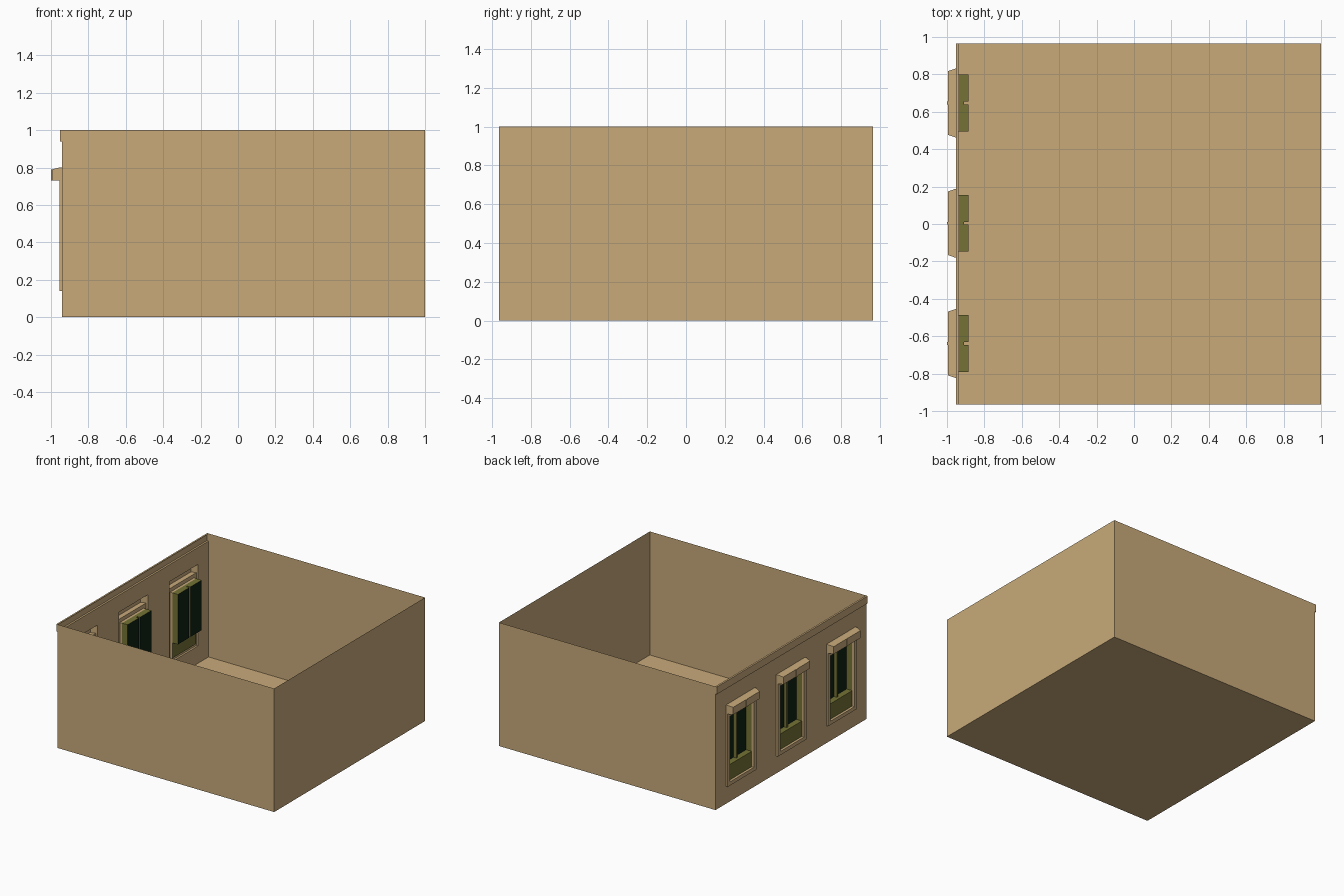
import bpy, bmesh

if "Cube" in bpy.data.objects:
    bpy.data.objects.remove(bpy.data.objects["Cube"])


def material(name, rgb):
    m = bpy.data.materials.new(name)
    m.diffuse_color = (*rgb, 1.0)
    m.use_nodes = True
    m.node_tree.nodes["Principled BSDF"].inputs["Base Color"].default_value = m.diffuse_color
    return m


TAN = material("tan plaster", (0.578, 0.402, 0.195))
OLIVE = material("olive paint", (0.174, 0.171, 0.036))
GLASS = material("dark green glass", (0.0044, 0.0168, 0.0075))

WALL_X, FRAME_X = -0.94, -0.955       # window wall plane, front of surrounds
HALF_Y = 0.965
CENTRES = (-0.639, 0.004, 0.647)      # window centres along the wall
OUT, INN = 0.184, 0.152               # half widths of surround and opening
BOTTOM, SILL, RAIL = 0.14, 0.17, 0.295
HEAD, HOOD, TOP = 0.70, 0.73, 0.80


def finish(name, bm, mats):
    bmesh.ops.remove_doubles(bm, verts=bm.verts, dist=1e-5)
    me = bpy.data.meshes.new(name)
    bm.to_mesh(me)
    bm.free()
    for m in mats:
        me.materials.append(m)
    ob = bpy.data.objects.new(name, me)
    bpy.context.collection.objects.link(ob)
    return ob


def shell(bm, x, y, z, skip=(), flip=False, mats=None, taper_y=0.0, taper_z=0.0):
    """Thin-skinned box; 'skip' lists open sides, 'mats' maps side to slot.
    The tapers narrow the -x end."""
    v = {}
    for i in (0, 1):
        for j in (0, 1):
            for k in (0, 1):
                ty = 0 if i else (taper_y, -taper_y)[j]
                tz = -taper_z if (k and not i) else 0
                v[i, j, k] = bm.verts.new((x[i], y[j] + ty, z[k] + tz))
    sides = {
        "-x": ((0, 0, 0), (0, 0, 1), (0, 1, 1), (0, 1, 0)),
        "+x": ((1, 0, 0), (1, 1, 0), (1, 1, 1), (1, 0, 1)),
        "-y": ((0, 0, 0), (1, 0, 0), (1, 0, 1), (0, 0, 1)),
        "+y": ((0, 1, 0), (0, 1, 1), (1, 1, 1), (1, 1, 0)),
        "-z": ((0, 0, 0), (0, 1, 0), (1, 1, 0), (1, 0, 0)),
        "+z": ((0, 0, 1), (1, 0, 1), (1, 1, 1), (0, 1, 1)),
    }
    for s, keys in sides.items():
        if s in skip:
            continue
        f = bm.faces.new([v[k] for k in keys])
        f.material_index = (mats or {}).get(s, 0)
        if flip:
            f.normal_flip()


def panel(bm, x, ys, zs, hole=lambda y, z: False, slot=0):
    """Sheet facing -x, cut into cells; cells inside 'hole' are left out."""
    for a, b in zip(ys, ys[1:]):
        for c, d in zip(zs, zs[1:]):
            if not hole((a + b) / 2, (c + d) / 2):
                f = bm.faces.new([bm.verts.new(p) for p in
                                  ((x, a, c), (x, a, d), (x, b, d), (x, b, c))])
                f.material_index = slot


# Room: floor and three plain thin walls, open at the top
bm = bmesh.new()
shell(bm, (WALL_X, 1.0), (-HALF_Y, HALF_Y), (0, 1), skip=("+z", "-x"))
finish("room_shell", bm, [TAN])

# Window wall with three openings, ending under the cornice
bm = bmesh.new()
ys = sorted([-HALF_Y, HALF_Y] + [c + s * OUT for c in CENTRES for s in (-1, 1)])
panel(bm, WALL_X, ys, (0, BOTTOM, TOP, 0.94),
      lambda y, z: BOTTOM < z < TOP and any(abs(y - c) < OUT for c in CENTRES))
finish("window_wall", bm, [TAN])

# Cornice, hollow towards the room
bm = bmesh.new()
shell(bm, (-0.952, -0.937), (-HALF_Y, HALF_Y), (0.94, 1), skip=("+x",))
finish("cornice", bm, [TAN])

for n, c in enumerate(CENTRES, 1):
    # Raised surround with its outer and inner edges
    bm = bmesh.new()
    panel(bm, FRAME_X, (c - OUT, c - INN, c + INN, c + OUT),
          (BOTTOM, SILL, HEAD, HOOD),
          lambda y, z: abs(y - c) < INN and SILL < z < HEAD)
    shell(bm, (FRAME_X, WALL_X), (c - OUT, c + OUT), (BOTTOM, HOOD),
          skip=("-x", "+x", "+z"))
    shell(bm, (FRAME_X, -0.935), (c - INN, c + INN), (SILL, HEAD),
          skip=("-x", "+x"), flip=True)
    finish(f"window_surround_{n}", bm, [TAN])

    # Hood over the window, open at the back, with a small keystone
    bm = bmesh.new()
    shell(bm, (-0.995, FRAME_X), (c - OUT, c + OUT), (HOOD, TOP),
          skip=("+x",), taper_y=0.014, taper_z=0.01)
    shell(bm, (FRAME_X, WALL_X), (c - OUT, c + OUT), (HOOD, TOP),
          skip=("-x", "+x", "-z"))
    shell(bm, (-1.0, -0.995), (c - 0.008, c + 0.008), (HOOD, TOP - 0.01),
          skip=("+x",))
    finish(f"window_hood_{n}", bm, [TAN])

    # Recessed sash: olive frame, two glass panes, lower panel
    bm = bmesh.new()
    panel(bm, -0.935, (c - INN, c + INN), (SILL, RAIL))
    shell(bm, (-0.935, -0.91), (c - INN, c + INN), (RAIL, HEAD),
          skip=("-x", "+x"), flip=True)
    panel(bm, -0.91, (c - 0.007, c + 0.007), (RAIL, HEAD))
    for a, b in ((c - INN, c - 0.007), (c + 0.007, c + INN)):
        shell(bm, (-0.91, -0.885), (a, b), (RAIL, HEAD),
              skip=("-x",), flip=True, mats={"+x": 1})
    finish(f"window_sash_{n}", bm, [OLIVE, GLASS])
